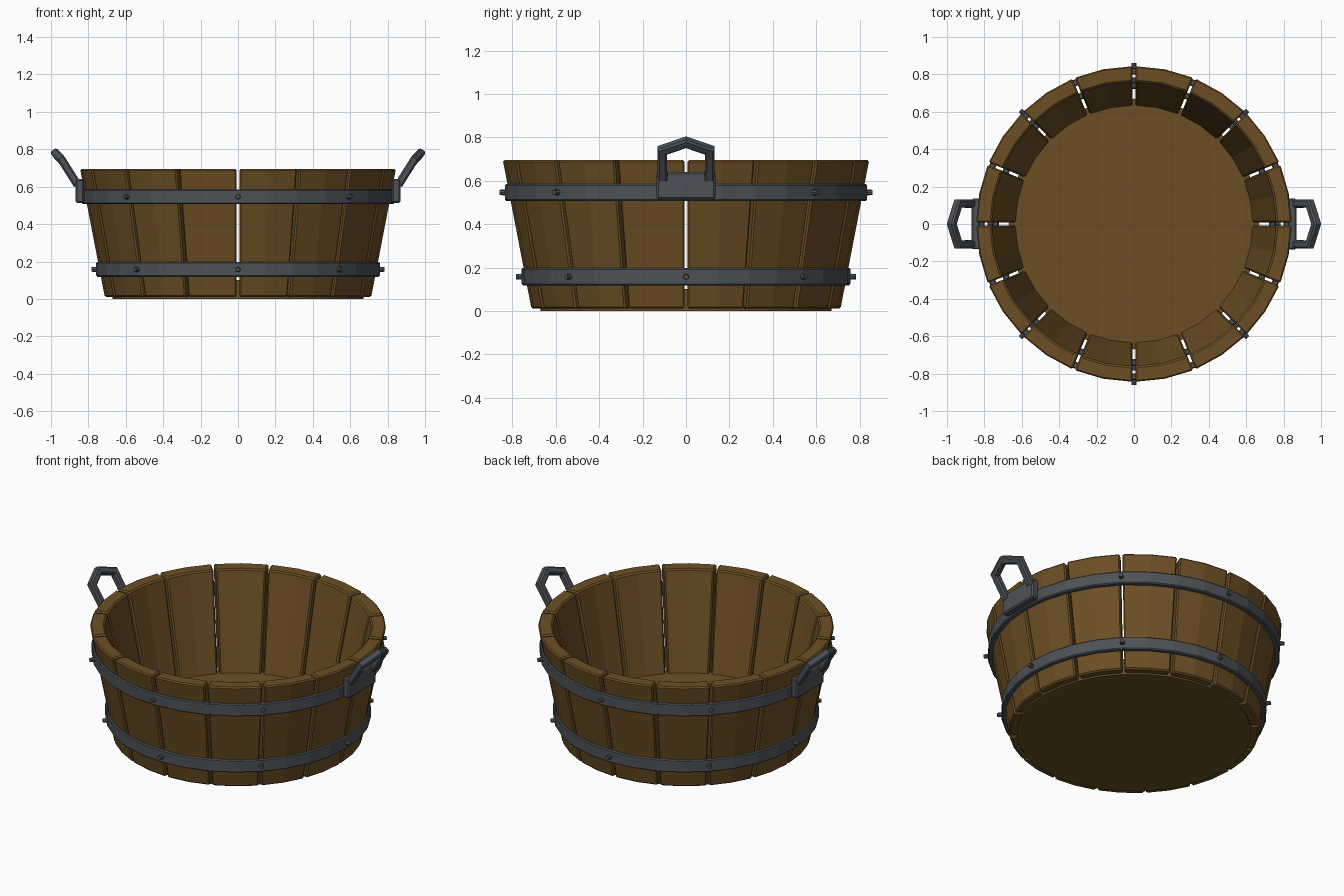
import bpy, bmesh
from math import cos, sin, pi, radians
from mathutils import Vector, Matrix

cube = bpy.data.objects.get("Cube")
if cube:
    bpy.data.objects.remove(cube, do_unlink=True)


def material(name, rgb):
    m = bpy.data.materials.new(name)
    m.use_nodes = True
    m.diffuse_color = (*rgb, 1)
    m.node_tree.nodes["Principled BSDF"].inputs["Base Color"].default_value = (*rgb, 1)
    return m


WOOD = material("brown_wood", (0.15, 0.078, 0.018))
IRON = material("dark_iron", (0.075, 0.085, 0.095))
STAVES = 16
STEP = 2 * pi / STAVES


def finish(name, bm, mat, bevel=0.0):
    bmesh.ops.recalc_face_normals(bm, faces=bm.faces)
    mesh = bpy.data.meshes.new(name)
    bm.to_mesh(mesh)
    bm.free()
    mesh.materials.append(mat)
    obj = bpy.data.objects.new(name, mesh)
    bpy.context.collection.objects.link(obj)
    if bevel:
        mod = obj.modifiers.new("edge_bevel", 'BEVEL')
        mod.width = bevel
        mod.segments = 1
        mod.limit_method = 'ANGLE'
        mod.angle_limit = radians(30)
    return obj


def loft(bm, rings, closed=False):
    """Skin a list of point rings, capped at the ends unless closed."""
    loops = [[bm.verts.new(p) for p in ring] for ring in rings]
    n = len(loops[0])
    pairs = list(zip(loops, loops[1:]))
    if closed:
        pairs.append((loops[-1], loops[0]))
    for a, b in pairs:
        for i in range(n):
            j = (i + 1) % n
            bm.faces.new((a[i], a[j], b[j], b[i]))
    if not closed:
        bm.faces.new(loops[0])
        bm.faces.new(loops[-1])


# Staves: two-facet planks leaning outward, with narrow gaps between them
def stave_section(r_out, r_in, z, gap=0.007):
    pts = []
    for r, order in ((r_out, (-1, 0, 1)), (r_in, (1, 0, -1))):
        for s in order:
            a = s * (STEP / 2 - gap / r)
            pts.append(Vector((r * cos(a), r * sin(a), z)))
    return pts


for k in range(STAVES):
    bm = bmesh.new()
    loft(bm, [stave_section(0.713, 0.615, 0.01), stave_section(0.845, 0.762, 0.695)])
    bmesh.ops.rotate(bm, verts=bm.verts, matrix=Matrix.Rotation((k + 0.5) * STEP, 3, 'Z'))
    finish(f"stave_{k + 1}", bm, WOOD, 0.008)

# Floor disc
bm = bmesh.new()
bmesh.ops.create_cone(bm, cap_ends=True, segments=2 * STAVES, radius1=0.67, radius2=0.67,
                      depth=0.1, matrix=Matrix.Translation((0, 0, 0.05)))
finish("floor", bm, WOOD)


# Hoops with rivets
def hoop(name, radius, z0, z1):
    bm = bmesh.new()
    rings = []
    for i in range(2 * STAVES):
        a = i * STEP / 2
        rings.append([(r * cos(a), r * sin(a), z) for r, z in
                      ((radius, z0), (radius, z1), (radius - 0.035, z1), (radius - 0.035, z0))])
    loft(bm, rings, closed=True)
    finish(name, bm, IRON, 0.006)
    bm = bmesh.new()
    for i in range(8):
        place = (Matrix.Rotation(i * pi / 4, 4, 'Z')
                 @ Matrix.Translation((radius + 0.005, 0, (z0 + z1) / 2))
                 @ Matrix.Rotation(pi / 2, 4, 'Y'))
        bmesh.ops.create_cone(bm, cap_ends=True, segments=8, radius1=0.015, radius2=0.012,
                              depth=0.04, matrix=place)
    finish(name + "_rivets", bm, IRON)


hoop("upper_hoop", 0.835, 0.507, 0.585)
hoop("lower_hoop", 0.758, 0.118, 0.197)


# Handles: a mounting plate and a bent bar swept with mitred corners
def sweep(bm, path, half, chamfer):
    path = [Vector(p) for p in path]
    dirs = [(b - a).normalized() for a, b in zip(path, path[1:])]
    side = Vector((0, 1, 0))
    side = (side - dirs[0] * side.dot(dirs[0])).normalized()
    up = dirs[0].cross(side)
    c = half - chamfer
    shape = ((half, c), (c, half), (-c, half), (-half, c),
             (-half, -c), (-c, -half), (c, -half), (half, -c))
    ring = [path[0] + side * u + up * v for u, v in shape]
    rings = [ring]
    for i, d in enumerate(dirs):
        nxt = dirs[min(i + 1, len(dirs) - 1)]
        normal = (d + nxt).normalized()
        ring = [p + d * ((path[i + 1] - p).dot(normal) / d.dot(normal)) for p in ring]
        rings.append(ring)
    loft(bm, rings)


for label, sx in (("left", 1), ("right", -1)):
    turn = Matrix.Rotation(0 if sx > 0 else pi, 3, 'Z')
    bm = bmesh.new()
    bmesh.ops.create_cube(bm, size=1, matrix=Matrix.Translation((0.847, 0, 0.577))
                          @ Matrix.Diagonal((0.045, 0.27, 0.126, 1)))
    bmesh.ops.rotate(bm, verts=bm.verts, matrix=turn)
    finish(label + "_handle_plate", bm, IRON, 0.008)
    bm = bmesh.new()
    sweep(bm, [(0.858, -0.108, 0.61), (0.94, -0.11, 0.74), (0.974, 0, 0.777),
               (0.94, 0.11, 0.74), (0.858, 0.108, 0.61)], 0.022, 0.009)
    bmesh.ops.rotate(bm, verts=bm.verts, matrix=turn)
    finish(label + "_handle_bar", bm, IRON)
